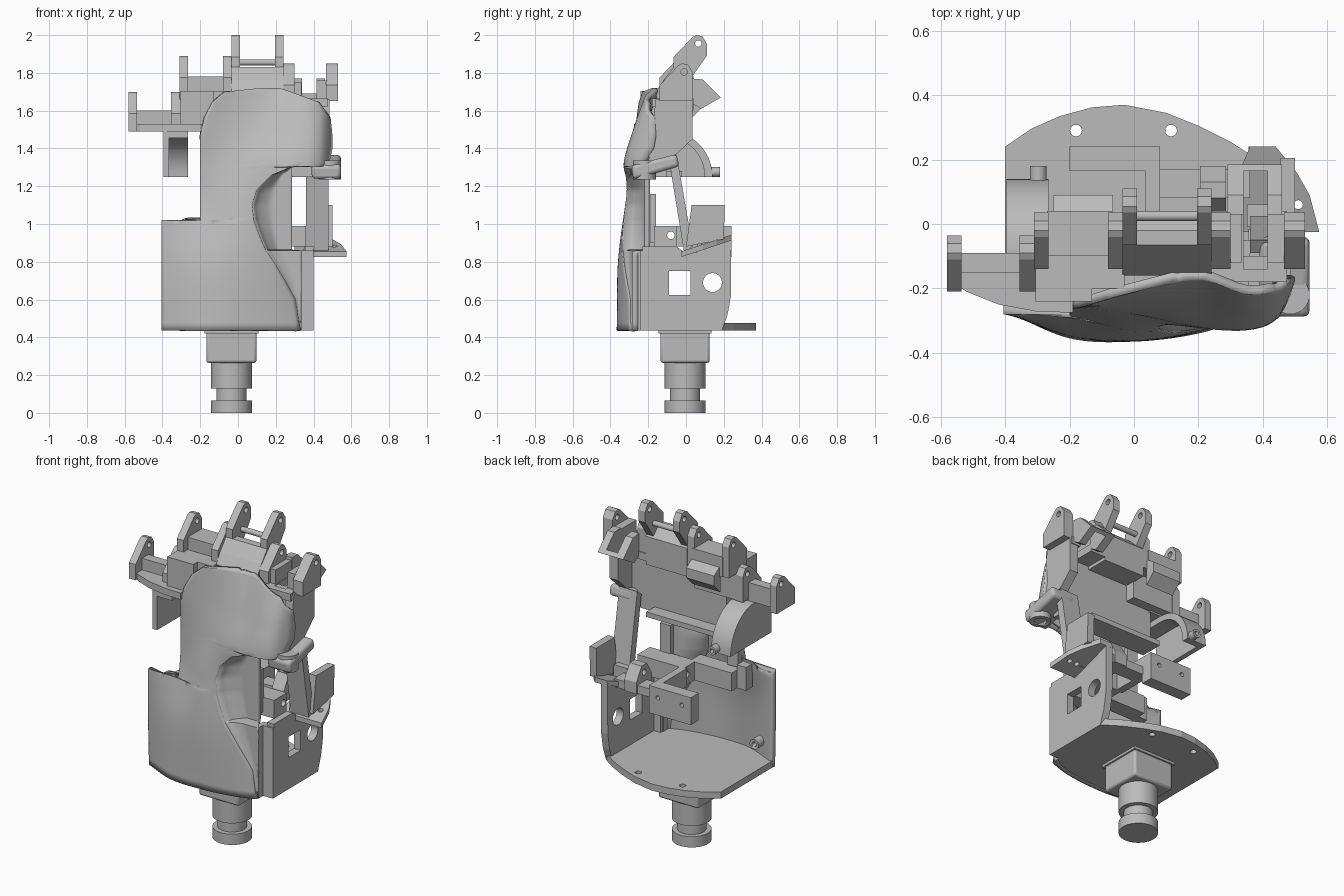
import bpy, bmesh, math

if "Cube" in bpy.data.objects:
    bpy.data.objects.remove(bpy.data.objects["Cube"])

GREY = bpy.data.materials.new("plain grey")
GREY.use_nodes = True
GREY.diffuse_color = (0.5, 0.5, 0.5, 1)
GREY.node_tree.nodes["Principled BSDF"].inputs["Base Color"].default_value = (0.5, 0.5, 0.5, 1)


def finish(name, bm, fix=True):
    if fix:
        bmesh.ops.recalc_face_normals(bm, faces=bm.faces)
    mesh = bpy.data.meshes.new(name)
    bm.to_mesh(mesh)
    bm.free()
    mesh.materials.append(GREY)
    ob = bpy.data.objects.new(name, mesh)
    bpy.context.collection.objects.link(ob)
    return ob


def activate(ob):
    bpy.ops.object.select_all(action='DESELECT')
    ob.select_set(True)
    bpy.context.view_layer.objects.active = ob


def smooth(ob):
    activate(ob)
    bpy.ops.object.shade_smooth_by_angle(angle=math.radians(35))


def place(axis, p, a):
    return {'x': (a, *p), 'y': (p[0], a, p[1]), 'z': (*p, a)}[axis]


def prism(name, axis, pts, a, b):
    """Extrude a flat profile from a to b along an axis."""
    bm = bmesh.new()
    low = [bm.verts.new(place(axis, p, a)) for p in pts]
    high = [bm.verts.new(place(axis, p, b)) for p in pts]
    bm.faces.new(low)
    bm.faces.new(high)
    n = len(pts)
    for i in range(n):
        j = (i + 1) % n
        bm.faces.new((low[i], low[j], high[j], high[i]))
    return finish(name, bm)


def box(name, x0, x1, y0, y1, z0, z1):
    return prism(name, 'z', [(x0, y0), (x1, y0), (x1, y1), (x0, y1)], z0, z1)


def rod(name, axis, c, r, a, b, n=32):
    ring = [(c[0] + r * math.cos(k * math.tau / n), c[1] + r * math.sin(k * math.tau / n)) for k in range(n)]
    ob = prism(name, axis, ring, a, b)
    smooth(ob)
    return ob


def cut(ob, cutter):
    mod = ob.modifiers.new("cut", 'BOOLEAN')
    mod.operation, mod.solver, mod.object = 'DIFFERENCE', 'EXACT', cutter
    activate(ob)
    bpy.ops.object.modifier_apply(modifier=mod.name)
    bpy.data.objects.remove(cutter)


def bevel(ob, width, segments=3):
    mod = ob.modifiers.new("bevel", 'BEVEL')
    mod.width, mod.segments = width, segments
    smooth(ob)


def sheet(name, rows, n, depth):
    """Curved plate between the two edges of each row."""
    bm = bmesh.new()
    grid = [[bm.verts.new((l + (r - l) * k / n, depth(l, l + (r - l) * k / n, z, k / n), z))
             for k in range(n + 1)] for z, l, r in rows]
    for a, b in zip(grid, grid[1:]):
        for k in range(n):
            bm.faces.new((a[k], a[k + 1], b[k + 1], b[k]))
    ob = finish(name, bm, False)
    mod = ob.modifiers.new("thickness", 'SOLIDIFY')
    mod.thickness, mod.offset = 0.03, -1
    smooth(ob)


def spline(xs, ys, t):
    """Smooth interpolation through stations."""
    t = min(max(t, xs[0]), xs[-1])
    i = max(k for k in range(len(xs) - 1) if xs[k] <= t)
    slope = lambda k: ((ys[min(k + 1, len(xs) - 1)] - ys[max(k - 1, 0)])
                       / (xs[min(k + 1, len(xs) - 1)] - xs[max(k - 1, 0)]))
    h = xs[i + 1] - xs[i]
    u = (t - xs[i]) / h
    return ((2*u**3 - 3*u*u + 1) * ys[i] + (u**3 - 2*u*u + u) * h * slope(i)
            + (3*u*u - 2*u**3) * ys[i + 1] + (u**3 - u*u) * h * slope(i + 1))


# Palm shell: depth stations over width and height
WIDE = [-0.4, -0.2, 0, 0.2, 0.35, 0.45, 0.5]
HIGH = [0.435, 0.8, 1.1, 1.3, 1.5, 1.72]
DEPTH = [[-.27, -.355, -.365, -.34, -.29, -.24, -.22],
         [-.28, -.335, -.36, -.33, -.27, -.22, -.18],
         [-.28, -.27, -.32, -.31, -.29, -.26, -.20],
         [-.28, -.26, -.28, -.32, -.33, -.29, -.19],
         [-.28, -.265, -.24, -.25, -.28, -.25, -.16],
         [-.27, -.26, -.21, -.17, -.20, -.17, -.13]]


def front(x, z):
    return spline(HIGH, [spline(WIDE, row, x) for row in DEPTH], z)


# Outline rows: height, right edge, thumb edge
EDGE = [(.435, -.405, .33), (.6, -.405, .305), (.7, -.405, .25), (.8, -.405, .19), (.86, -.405, .15),
        (.864, -.405, .148), (.92, -.405, .122), (1.02, -.405, .085), (1.022, -.2, .085), (1.1, -.2, .075),
        (1.18, -.2, .1), (1.26, -.2, .18), (1.3, -.2, .28), (1.305, -.2, .45), (1.33, -.2, .485),
        (1.4, -.2, .5), (1.47, -.2, .5), (1.565, -.177, .49), (1.645, -.135, .43), (1.7, -.07, .28),
        (1.72, .12, .22)]
rows = []
for (z0, l0, r0), (z1, l1, r1) in zip(EDGE, EDGE[1:]):
    steps = 4 if z1 - z0 > 0.03 else 1
    rows += [(z0 + (z1 - z0) * k / steps, l0 + (l1 - l0) * k / steps, r0 + (r1 - r0) * k / steps)
             for k in range(steps)]
rows.append(EDGE[-1])
sheet("palm_shell", rows, 36, lambda l, x, z, u: front(x, z))


# Recessed thumb hollow beside the shell edge
def hollow(l, x, z, u):
    rim = front(l, z) + .005
    floor = -.285 if z < .862 else -.22
    return rim + (floor - rim) * math.sqrt(min(1, 2.2 * u))


sheet("thumb_hollow", [(z, r, .335 if z < .862 else .287) for z, l, r in rows if z < 1.301], 14, hollow)

# Wrist coupling
for name, r, a, b in [("wrist_foot", .108, 0, .065), ("wrist_neck", .08, .06, .135),
                      ("wrist_ring", .108, .13, .175), ("wrist_collar", .108, .175, .27)]:
    rod(name, 'z', (-.035, -.005), r, a, b, 48)
wrist = box("wrist_block", -.168, .098, -.135, .125, .265, .435)
bevel(wrist, 0.012, 2)
box("wrist_flange", -.178, .108, -.145, .135, .42, .436)

# Base plate
rim = [(.335, -.24), (.4, -.22), (.4, .19), (.3, .255), (.2, .305), (.1, .345), (-.03, .37), (-.13, .362),
       (-.23, .335), (-.32, .295), (-.4, .24)]
rim += [(-.4 + .073 * k, front(-.4 + .073 * k, .435) + .01) for k in range(11)]
base = prism("base_plate", 'z', rim, .435, .475)
for x in (-.18, .115):
    cut(base, rod("hole", 'z', (x, .29), .018, .4, .5))

# Thumb side wall with its two windows
wall = prism("thumb_side_wall", 'x', [(-.23, .435), (.19, .435), (.22, .52), (.238, .62), (.24, .93),
                                      (0, .845), (-.05, .88), (-.23, .88)], .355, .4)
cut(wall, box("hole", .3, .5, -.09, .025, .625, .75))
cut(wall, rod("hole", 'x', (.14, .69), .05, .3, .5))
box("front_column", .31, .4, -.24, -.2, .435, .86)
box("front_column_rib", .305, .335, -.285, -.22, .435, .86)

# Inner frame
cross = box("cross_bar", .05, .36, -.17, -.05, .88, .99)
cut(cross, rod("hole", 'x', (-.08, .94), .02, 0, .5))
box("frame_rail", -.2, .08, -.25, -.15, .88, .99)
box("frame_arm", .035, .08, -.06, .2, .88, .99)
rear = box("rear_box", -.2, .08, .165, .24, .825, .99)
for x in (-.14, .02):
    cut(rear, rod("hole", 'y', (x, .93), .013, .1, .3))
box("frame_tie", .07, .36, .08, .17, .88, .93)
anchor = prism("thumb_anchor", 'x', [(.03, .88), (.18, .88), (.18, .95), (.13, 1.03), (.08, 1.03), (.03, .95)], .205, .285)
cut(anchor, rod("hole", 'x', (.105, .985), .018, .1, .4))
box("inner_post", .215, .285, -.2, -.16, .9, 1.16)
box("inner_rib", -.26, -.2, -.26, -.2, .88, 1.02)
box("edge_rib", -.2, -.13, -.25, -.21, 1.0, 1.3)
boss = rod("shell_boss", 'y', (-.3, .56), .03, -.3, -.22)
cut(boss, rod("hole", 'y', (-.3, .56), .014, -.25, -.1))

# Upper palm core
box("palm_core", -.2, .44, -.16, -.1, 1.25, 1.66)
box("core_lip", -.2, .28, -.16, -.02, 1.25, 1.28)
prism("thumb_cheek", 'x', [(-.2, 1.32), (-.05, 1.37), (.035, 1.45), (.035, 1.66), (-.16, 1.66)], .43, .485)
# Index deck, slotted through to the sloped rear stop
for name, x0, x1 in [("index_deck_outer", .415, .475), ("index_deck_inner", .24, .34)]:
    box(name, x0, x1, -.18, .04, 1.62, 1.665)
box("index_deck_front", .33, .42, -.18, -.14, 1.62, 1.665)
stop = prism("index_rear_stop", 'x', [(.03, 1.64), (.03, 1.77), (.09, 1.765), (.185, 1.67), (.08, 1.61)], .29, .46)
cut(stop, box("hole", .34, .415, -.1, .165, 1.5, 1.9))

# Knuckle blocks
prism("middle_block", 'x', [(-.15, 1.6), (-.16, 1.7), (-.12, 1.76), (-.065, 1.83), (-.02, 1.83),
                            (.04, 1.77), (.04, 1.6)], -.035, .24)
rod("middle_pin", 'x', (.025, 1.855), .016, -.03, .23)
box("ring_block_outer", -.305, -.13, -.24, -.04, 1.5, 1.705)
box("ring_block_inner", -.14, -.03, -.2, -.04, 1.5, 1.705)
box("ring_bridge", -.27, -.07, -.1, .04, 1.66, 1.78)
prism("ring_rear_step", 'x', [(.03, 1.56), (.09, 1.62), (.09, 1.68), (.03, 1.72)], -.25, -.065)
prism("little_shelf", 'z', [(-.58, -.09), (-.58, -.17), (-.52, -.21), (-.42, -.25), (-.3, -.272),
                            (-.19, -.275), (-.19, -.09)], 1.49, 1.53)
box("little_bridge", -.54, -.35, -.15, -.09, 1.525, 1.6)


# Knuckle lugs
def lug(name, x0, x1, y, low, top, under=0):
    foot = [(y, low), (y + .175, low)]
    if under:
        foot = [(y, low + .03), (y + .02, low), (y + .09, low), (y + .175, low + under)]
    ob = prism(name, 'x', foot + [(y + .175, top - .045), (y + .15, top - .005), (y + .12, top),
                                  (y + .1, top - .01), (y, top - .115)], x0, x1)
    cut(ob, rod("hole", 'x', (y + .13, top - .045), .017, x0 - .1, x1 + .1, 20))


lug("little_lug_outer", -.58, -.535, -.21, 1.49, 1.7)
lug("little_lug_inner", -.355, -.305, -.21, 1.5, 1.7)
lug("ring_lug_outer", -.31, -.265, -.14, 1.66, 1.89)
lug("ring_lug_inner", -.08, -.035, -.14, 1.66, 1.89)
lug("middle_lug_outer", -.035, .01, -.065, 1.77, 2.0, .12)
lug("middle_lug_inner", .195, .24, -.065, 1.77, 2.0, .12)
lug("index_lug_outer", .24, .3, -.14, 1.65, 1.85)
lug("index_lug_inner", .465, .53, -.14, 1.65, 1.85)
box("index_lug_step", .415, .47, -.12, .03, 1.65, 1.76)
box("index_lug_ledge", .295, .335, -.12, .03, 1.65, 1.75)

# Little finger tendon guide: hollow quarter drum
arc = [(-.09 + .23 * math.cos(k * math.pi / 24), 1.25 + .24 * math.sin(k * math.pi / 24)) for k in range(13)]
guide = prism("tendon_guide", 'x', [(-.25, 1.25)] + arc + [(-.25, 1.49)], -.395, -.265)
inner = [(-.4, 1.2), (.09, 1.2)] + [(-.09 + (y + .09) * .82, 1.25 + (z - 1.25) * .85) for y, z in arc]
cut(guide, prism("hole", 'x', inner + [(-.4, 1.454)], -.365, -.2))
smooth(guide)
stud = rod("guide_stud", 'y', (-.297, 1.275), .026, .1, .18)
cut(stud, rod("hole", 'y', (-.297, 1.275), .012, .15, .3))

# Thumb hinge
hinge = prism("thumb_upper_hinge", 'x', [(-.29, 1.31), (-.05, 1.37), (-.035, 1.305), (-.28, 1.235)], .39, .545)
bevel(hinge, .02)
socket = rod("thumb_socket", 'z', (.485, -.22), .06, 1.235, 1.335)
cut(socket, rod("hole", 'z', (.485, -.22), .035, 1.1, 1.27))
prism("thumb_strut", 'x', [(-.09, 1.34), (-.05, 1.37), (.035, .88), (-.01, .85)], .36, .48)
prism("thumb_back_guard", 'x', [(.0, .88), (.2, .92), (.205, 1.1), (.03, 1.1)], .455, .5)
foot = prism("thumb_lower_hinge", 'z', [(.3, -.025), (.575, -.025), (.545, .09), (.505, .16), (.44, .24),
                                        (.36, .24), (.3, .1)], .825, .855)
for v in foot.data.vertices:
    v.co.z += .33 * (v.co.y + .025)
for x in (.46, .51):
    cut(foot, rod("hole", 'z', (x, .06), .014, .7, 1.1, 16))
box("thumb_lower_stop", .35, .44, -.01, .06, .85, .95)
